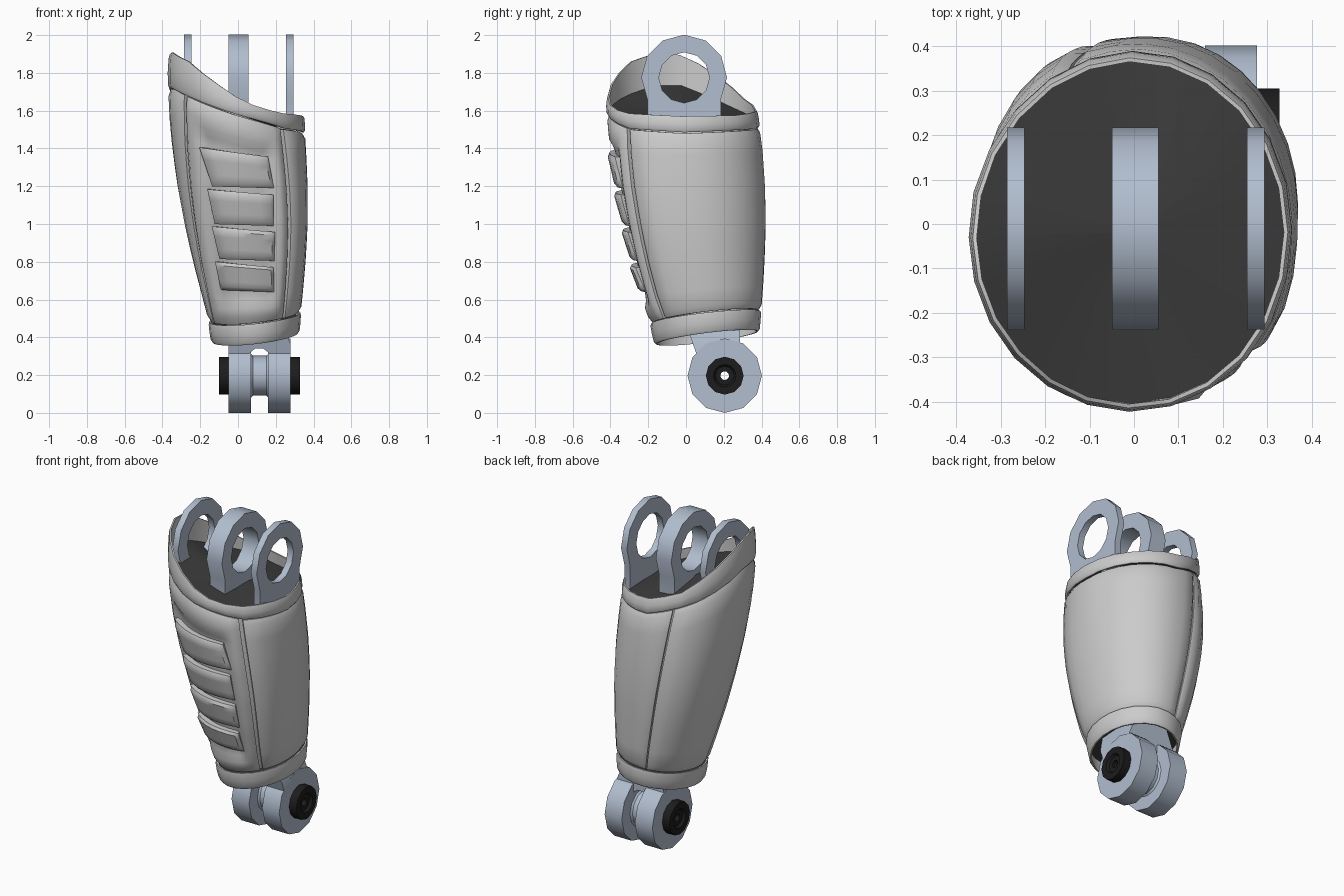
import bpy, bmesh
from math import sin, cos, radians, pi

if "Cube" in bpy.data.objects:
    bpy.data.objects.remove(bpy.data.objects["Cube"])


def material(name, rgb):
    m = bpy.data.materials.new(name)
    m.diffuse_color = (*rgb, 1)
    m.use_nodes = True
    m.node_tree.nodes["Principled BSDF"].inputs["Base Color"].default_value = m.diffuse_color
    return m


STEEL = material("blue_steel", (0.44, 0.51, 0.62))
DARK = material("dark_inside", (0.045, 0.045, 0.045))
BLACK = material("black_pin", (0.012, 0.012, 0.012))


def table(tab, x):
    """Linear interpolation in rows of (key, values...)."""
    x = min(max(x, tab[0][0]), tab[-1][0])
    for p, q in zip(tab, tab[1:]):
        if x <= q[0]:
            t = (x - p[0]) / (q[0] - p[0])
            return [a + (b - a) * t for a, b in zip(p[1:], q[1:])]


# Shell silhouette: z, x min, x max, y min, y max
PROFILE = [(0.36, -0.138, 0.32, -0.165, 0.385), (0.48, -0.155, 0.327, -0.19, 0.39),
           (0.60, -0.185, 0.340, -0.237, 0.404), (0.8, -0.238, 0.358, -0.29, 0.416),
           (1.0, -0.283, 0.369, -0.335, 0.423), (1.2, -0.32, 0.369, -0.375, 0.419),
           (1.4, -0.348, 0.360, -0.405, 0.405), (1.6, -0.366, 0.346, -0.42, 0.376),
           (1.75, -0.37, 0.338, -0.412, 0.355), (1.92, -0.364, 0.33, -0.40, 0.335)]
# Heights around the shell: angle in degrees, z
RIM = [(0, 1.57), (45, 1.575), (90, 1.60), (120, 1.66), (150, 1.79), (175, 1.89), (197, 1.91),
       (225, 1.86), (250, 1.76), (270, 1.675), (290, 1.615), (315, 1.585), (360, 1.57)]
SEAM = [(0, 1.485), (90, 1.51), (135, 1.60), (180, 1.72), (200, 1.72), (225, 1.675),
        (270, 1.58), (315, 1.505), (360, 1.485)]


def rim(d): return table(RIM, d % 360)[0]
def seam(d): return table(SEAM, d % 360)[0]
def hem(d): return 0.398 + 0.025 * cos(radians(d)) + 0.034 * sin(radians(d))
def cuff(d): return hem(d) + 0.107


def surf(d, z, off=0.0):
    x0, x1, y0, y1 = table(PROFILE, z)
    a = radians(d)
    # the shell is fuller at the front right and back left
    off += 0.03 * max(0, -sin(2 * a)) ** 2 * max(0, sin(pi * min(max((z - 0.45) / 1.15, 0), 1)))
    return ((x0 + x1) / 2 + ((x1 - x0) / 2 + off) * cos(a),
            (y0 + y1) / 2 + ((y1 - y0) / 2 + off) * sin(a), z)


def finish(name, bm, mat=None, angle=40):
    me = bpy.data.meshes.new(name)
    bm.to_mesh(me)
    bm.free()
    ob = bpy.data.objects.new(name, me)
    bpy.context.collection.objects.link(ob)
    if mat:
        me.materials.append(mat)
    bpy.ops.object.select_all(action='DESELECT')
    ob.select_set(True)
    bpy.context.view_layer.objects.active = ob
    bpy.ops.object.shade_smooth_by_angle(angle=radians(angle))
    return ob


def loft(name, rows, wrap_u=False, wrap_v=False, mat=None, angle=40):
    """Quads through rows of points; wrap_u closes each row, wrap_v joins last to first."""
    bm = bmesh.new()
    g = [[bm.verts.new(p) for p in r] for r in rows]
    n, m = len(g), len(g[0])
    for j in range(n if wrap_v else n - 1):
        for i in range(m if wrap_u else m - 1):
            a, b, k = g[j], g[(j + 1) % n], (i + 1) % m
            bm.faces.new((a[i], a[k], b[k], b[i]))
    if wrap_v:
        bmesh.ops.recalc_face_normals(bm, faces=bm.faces)
    return finish(name, bm, mat, angle)


def steps(n, e):
    return [0, 0] + [e + (1 - 2 * e) * i / n for i in range(n + 1)] + [1, 1]


def pad(name, left, right, bot, top, nu, nv, eu, ev, height):
    """Puffed panel; edges turn down into the shell. height(u, v) is the face offset."""
    us, vs = steps(nu, eu), steps(nv, ev)
    rows = []
    for j, v in enumerate(vs):
        row = []
        for i, u in enumerate(us):
            d = left(v) + (right(v) - left(v)) * u
            z = bot(d) + (top(d) - bot(d)) * v
            k = min(i, j, len(us) - 1 - i, len(vs) - 1 - j)
            off = -0.045 if k == 0 else height(u, v) - (0.014 if k == 1 else 0)
            row.append(surf(d, z, off))
        rows.append(row)
    return loft(name, rows)


def mix(a, b): return lambda v: a + (b - a) * v
def smooth(x):
    x = min(max(x, 0), 1)
    return x * x * (3 - 2 * x)


RING = [i * 15 for i in range(24)]

# Inner shell behind the panels
loft("inner_shell", [[surf(d, cuff(d) + (seam(d) - cuff(d)) * j / 10, -0.04) for d in RING]
                     for j in range(11)], wrap_u=True)

# Side panels meeting at one back seam
def bot(d): return cuff(d) + 0.005
def top(d): return seam(d) - 0.006
pad("right_panel", mix(-46, -46), mix(106, 114), bot, top, 14, 10, 0.03, 0.03, lambda u, v: 0)
pad("left_panel", mix(107.5, 115.5), mix(198, 217.5), bot, top, 9, 10, 0.05, 0.03, lambda u, v: 0)

# Front panel with a sunken field for the louvres
def sunken(u, v):
    e = min((u - 0.11) / 0.13, (0.92 - u) / 0.12, (v - 0.06) / 0.07, (0.90 - v) / 0.07)
    return -0.03 * smooth(e)
pad("front_panel", mix(201.5, 221), mix(310.5, 310.5), bot, top, 24, 24, 0.05, 0.03, sunken)

# Four louvres: z range, left angle at the bottom and top, right angle at the bottom and top
for i, (z0, z1, a0, a1, b0, b1) in enumerate([
        (1.195, 1.38, 241, 234, 298, 294), (0.995, 1.17, 238, 237, 296, 296),
        (0.81, 0.973, 237, 236, 296, 296), (0.645, 0.785, 231, 233, 296, 294)]):
    tilt = 0.05 if i == 0 else 0.03
    pad(f"louvre_{i + 1}", mix(a0, a1), mix(b0, b1), lambda d: z0 - 0.01 * (d - 265) / 60,
        lambda d: z1 - tilt * (d - 265) / 60, 6, 4, 0.06, 0.12, lambda u, v: 0.002 + 0.016 * v)

# Top collar and bottom cuff
def band(name, lo, hi):
    sec = [(0, -0.006), (0.12, 0.002), (0.5, 0.004), (0.88, 0.002), (1, -0.002), (1, -0.011), (0, -0.014)]
    loft(name, [[surf(d, lo(d) + (hi(d) - lo(d)) * v, o) for d in RING] for v, o in sec], True, True)
band("top_collar", seam, rim)
band("bottom_cuff", hem, cuff)

# Dark closing plates inside the shell
for name, h in (("upper_plate", lambda d: seam(d) + 0.016), ("lower_plate", lambda d: cuff(d) - 0.02)):
    pts = [surf(d, h(d), -0.01) for d in RING]
    mid = tuple(sum(p[k] for p in pts) / len(pts) for k in range(3))
    loft(name, [pts, [mid] * len(pts)], wrap_u=True, mat=DARK)


def eye(name, x0, x1, cy, cz, r, hole, leg, half):
    """Twelve-sided eye on a straight shank."""
    outer, inner = [], []
    for k in range(12):
        a = k * pi / 6
        y, z = r * cos(a), r * sin(a)
        if k in (7, 11):
            y = half * (1 if k == 11 else -1)
        elif k in (8, 9, 10):
            y, z = half * (k - 9), -leg
        outer.append((cy + y, cz + z))
        inner.append((cy + hole * cos(a), cz + hole * sin(a)))
    loft(name, [[(x, *p) for p in ring] for x, ring in
                ((x0, outer), (x1, outer), (x1, inner), (x0, inner))], True, True, STEEL)


# Three upper eyes
for name, x0, x1 in (("left_eye", -0.286, -0.246), ("middle_eye", -0.05, 0.055),
                     ("right_eye", 0.254, 0.294)):
    eye(name, x0, x1, -0.01, 1.775, 0.227, 0.134, 0.27, 0.195)


def tube(name, sec, mat):
    """Twelve-sided turned part around the lower pivot; sec is a closed (x, radius) loop."""
    loft(name, [[(x, 0.205 + r * cos(k * pi / 6), 0.197 + r * sin(k * pi / 6)) for k in range(12)]
                for x, r in sec], True, True, mat)


# Lower fork: two round knuckles, spacer and pivot pin
for name, x0, x1 in (("left_knuckle", -0.05, 0.07), ("right_knuckle", 0.16, 0.277)):
    tube(name, [(x0, 0.09), (x0, 0.197), (x1, 0.197), (x1, 0.09)], STEEL)
tube("spacer", [(0.06, 0.125), (0.08, 0.106), (0.15, 0.106), (0.17, 0.125), (0.17, 0.08), (0.06, 0.08)], STEEL)
tube("pivot_pin", [(-0.1, 0.1), (0.327, 0.1), (0.327, 0.06), (0.312, 0.05), (0.312, 0.023),
                   (-0.085, 0.023), (-0.085, 0.05), (-0.1, 0.06)], BLACK)

# Neck joining both knuckles, arched in the middle, rising into the shell
arch = [(-0.05, 0.27), (0.04, 0.30), (0.09, 0.34), (0.135, 0.34), (0.185, 0.30), (0.277, 0.27),
        (0.277, 0.37), (0.21, 0.53), (0.01, 0.53), (-0.05, 0.37)]
bm = bmesh.new()
sides = [[bm.verts.new((x, y0 + k * (z - 0.27), z)) for x, z in arch] for y0, k in ((0.07, -0.35), (0.285, 0.0))]
for s in sides:
    bm.faces.new(s)
for i in range(len(arch)):
    n = (i + 1) % len(arch)
    bm.faces.new((sides[0][i], sides[0][n], sides[1][n], sides[1][i]))
bmesh.ops.recalc_face_normals(bm, faces=bm.faces)
finish("fork_neck", bm, STEEL)
